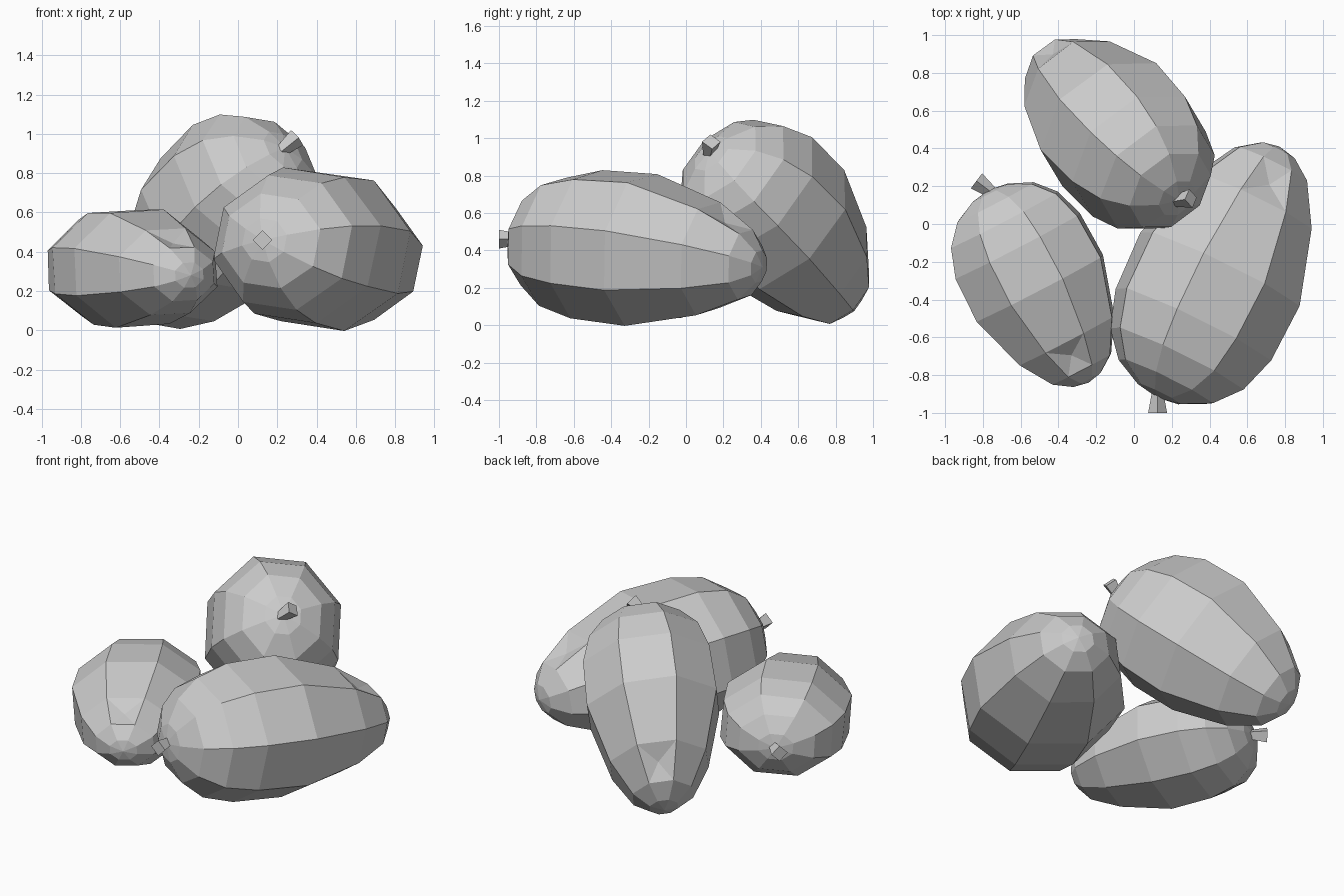
import bpy
import bmesh
import math
import random
from mathutils import Vector

if "Cube" in bpy.data.objects:
    bpy.data.objects.remove(bpy.data.objects["Cube"])

random.seed(4)
SIDES = 8
# Position along the fruit and relative radius, stem end to tip
PROFILE = [(.015, .28), (.065, .61), (.155, .86), (.29, 1), (.51, 1.02),
           (.78, .76), (.93, .47), (.985, .22)]

grey = bpy.data.materials.new("plain_grey")
grey.use_nodes = True
grey.diffuse_color = (.6, .6, .6, 1)
grey.node_tree.nodes["Principled BSDF"].inputs["Base Color"].default_value = (.6, .6, .6, 1)


def finish(bm, name):
    bmesh.ops.recalc_face_normals(bm, faces=bm.faces)
    mesh = bpy.data.meshes.new(name)
    bm.to_mesh(mesh)
    bm.free()
    mesh.materials.append(grey)
    bpy.context.collection.objects.link(bpy.data.objects.new(name, mesh))


def fruit(name, pole, tip, wide, high, roll, stem_dir, bow):
    """Faceted fruit from its stem pole to its tip, with a stem and a tip dent."""
    pole, tip = Vector(pole), Vector(tip)
    axis = tip - pole
    side = axis.cross(Vector((0, 0, 1))).normalized()
    up = side.cross(axis).normalized()

    # Body rings with slight unevenness
    bm = bmesh.new()
    rings = []
    for t, r in PROFILE:
        centre = pole + axis * t + up * bow * math.sin(math.pi * t)
        ring = []
        for i in range(SIDES):
            a = math.tau * i / SIDES + math.radians(roll)
            k = r * random.uniform(.99, 1.01)
            ring.append(bm.verts.new(centre + side * wide * k * math.cos(a)
                                     + up * high * k * math.sin(a)))
        rings.append(ring)
    start, end = bm.verts.new(pole), bm.verts.new(tip)
    bands = []
    for lower, upper in zip(rings, rings[1:]):
        bands.append([bm.faces.new((lower[i], lower[i - 1], upper[i - 1], upper[i]))
                      for i in range(SIDES)])
    for i in range(SIDES):
        bm.faces.new((start, rings[0][i - 1], rings[0][i]))
        bm.faces.new((end, rings[-1][i], rings[-1][i - 1]))

    # Dent in the upper side of the tip
    dent = bmesh.ops.poke(bm, faces=[bands[-2][2]])
    for v in dent["verts"]:
        v.co -= up * .03
    finish(bm, name)

    # Short square stem
    bm = bmesh.new()
    d = Vector(stem_dir).normalized()
    bmesh.ops.create_cone(bm, cap_ends=True, segments=4, radius1=.03,
                          radius2=.05, depth=.11)
    turn = d.to_track_quat('Z', 'Y').to_matrix().to_4x4()
    bmesh.ops.transform(bm, matrix=turn, verts=bm.verts)
    bmesh.ops.translate(bm, vec=pole + d * .025, verts=bm.verts)
    finish(bm, name + "_stem")


fruit("left_fruit", (.125, -.92, .46), (.77, .41, .31), .465, .41, 14, (0, -1, 0), .02)
fruit("right_fruit", (-.77, .18, .32), (-.24, -.84, .28), .395, .31, 19, (-.8, .6, 0), .015)
fruit("back_fruit", (.24, .125, .93), (-.46, .88, .10), .405, .44, 14, (.6, .1, .5), .035)
